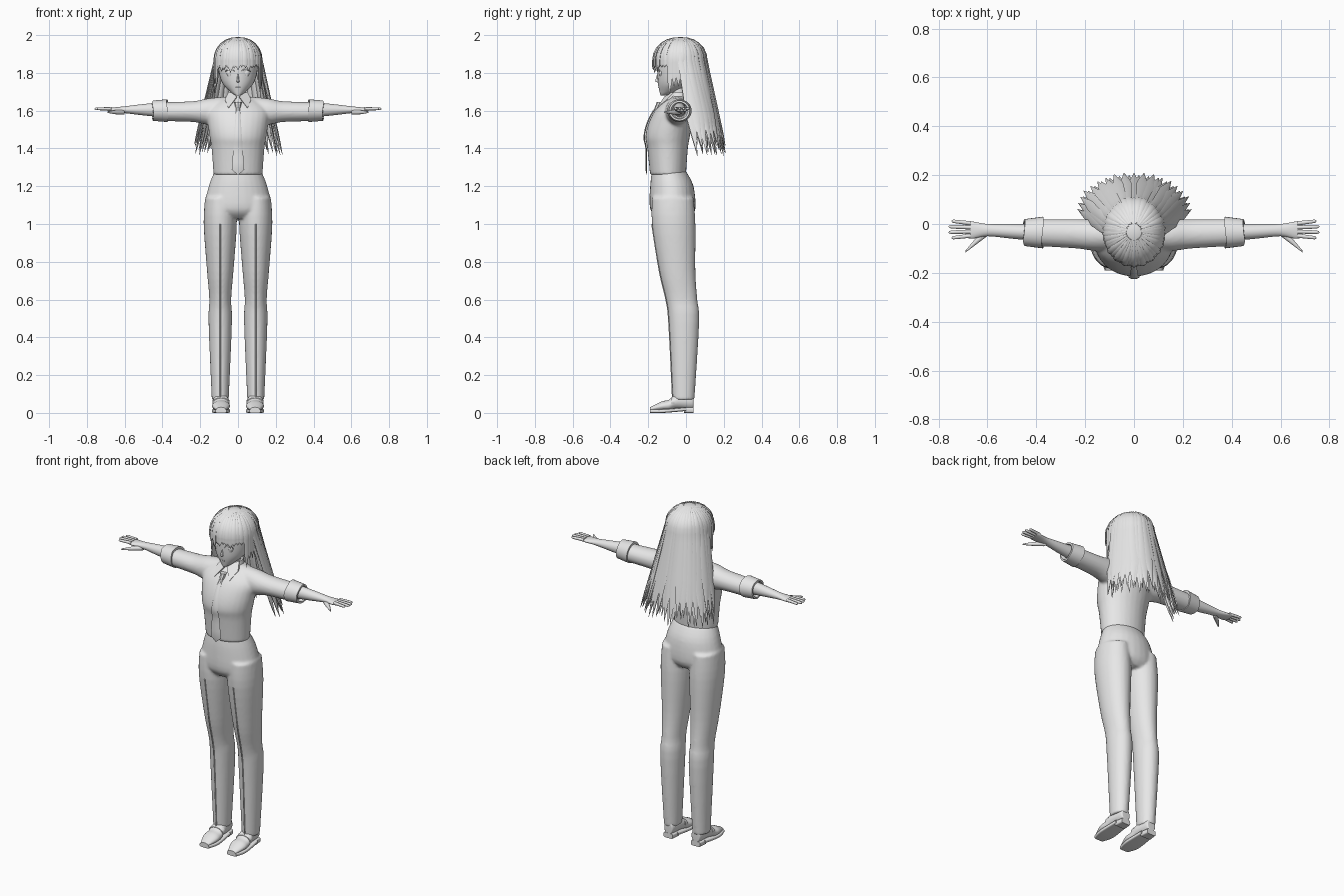
import bpy, bmesh, random
from math import sin, cos, pi, radians, copysign
from mathutils import Vector, Matrix

random.seed(4)
if "Cube" in bpy.data.objects:
    bpy.data.objects.remove(bpy.data.objects["Cube"])

shade = 0.8
grey = bpy.data.materials.new("light_grey")
grey.use_nodes = True
grey.diffuse_color = (shade, shade, shade, 1)
grey.node_tree.nodes["Principled BSDF"].inputs["Base Color"].default_value = grey.diffuse_color


def dense(rows, steps=4):
    """Smooth interpolation between rows of numbers."""
    out = []
    last = len(rows) - 1
    for i in range(last):
        before, start, end, after = rows[max(i - 1, 0)], rows[i], rows[i + 1], rows[min(i + 2, last)]
        for j in range(steps):
            t = j / steps
            row = []
            for a, b, c, d in zip(before, start, end, after):
                leave, arrive = (c - a) / 2, (d - b) / 2
                ease = t * t * (3 - 2 * t)
                row.append(b + (c - b) * ease + leave * t * (1 - t)**2 - arrive * t * t * (1 - t))
            out.append(row)
    return out + [rows[last]]


def skin(bm, rings):
    """Join rings of points into a closed tube."""
    loops = [[bm.verts.new(point) for point in ring] for ring in rings]
    count = len(loops[0])
    for lower, upper in zip(loops, loops[1:]):
        for i in range(count):
            j = (i + 1) % count
            bm.faces.new((lower[i], lower[j], upper[j], upper[i]))
    bm.faces.new(loops[0])
    bm.faces.new(loops[-1])


def loft(bm, axis, centre, rows, sides=28, steps=4, power=1):
    """Each row: position on the axis, half width about centre, low and high of the other side.
    Anything off the middle plane is mirrored."""
    paired = axis == "x" or centre != 0
    for mirror in ((1, -1) if paired else (1,)):
        rings = []
        for along, half, low, high in dense(rows, steps):
            ring = []
            for i in range(sides):
                turn = 2 * pi * i / sides
                across, other = (copysign(abs(f)**power, f) for f in (cos(turn), sin(turn)))
                across = centre + across * half
                other = (low + high) / 2 + other * (high - low) / 2
                x, y, z = {"x": (along, other, across),
                           "y": (across, along, other),
                           "z": (across, other, along)}[axis]
                ring.append((x * mirror, y, z))
            rings.append(ring)
        skin(bm, rings)


def strand(bm, points, side, widths, thick):
    """Flat tapered ribbon with a domed outer face."""
    rings = []
    side = Vector(side)
    last = len(points) - 1
    for i, point in enumerate(points):
        along = Vector(points[min(i + 1, last)]) - Vector(points[max(i - 1, 0)])
        out = side.cross(along).normalized() * thick * min(1, widths[i] / thick)
        reach = side * widths[i]
        middle = Vector(point)
        rings.append([middle - reach, middle - reach / 2 + out, middle + reach / 2 + out,
                      middle + reach, middle - out / 2])
    skin(bm, rings)


def finish(name, bm, angle=55, blend=False):
    bmesh.ops.recalc_face_normals(bm, faces=bm.faces[:])
    mesh = bpy.data.meshes.new(name)
    bm.to_mesh(mesh)
    bm.free()
    part = bpy.data.objects.new(name, mesh)
    bpy.context.collection.objects.link(part)
    mesh.materials.append(grey)
    bpy.ops.object.select_all(action="DESELECT")
    part.select_set(True)
    bpy.context.view_layer.objects.active = part
    if blend:
        remesh = part.modifiers.new("blend", "REMESH")
        remesh.mode = "VOXEL"
        remesh.voxel_size = 0.008
        remesh.use_smooth_shade = True
        soften = part.modifiers.new("soften", "SMOOTH")
        soften.iterations = 5
    else:
        bpy.ops.object.shade_smooth_by_angle(angle=radians(angle))


# Shirt: torso and sleeves blended together
torso = [(1.26, .13, -.19, 0), (1.4, .14, -.205, .01), (1.46, .15, -.215, .02), (1.53, .16, -.2, .03),
         (1.6, .165, -.165, .035), (1.65, .12, -.12, .03), (1.68, .04, -.08, 0)]
bm = bmesh.new()
loft(bm, "z", 0, torso)
loft(bm, "x", 1.595, [(.06, .08, -.11, .02), (.16, .07, -.11, .02), (.24, .055, -.1, .02), (.41, .05, -.09, .02)])
finish("shirt", bm, blend=True)

# Rolled cuffs, leaning so the top and back edges sit closer to the body
bm = bmesh.new()
loft(bm, "x", 1.6, [(.38, .04, -.08, .01), (.38, .06, -.1, .03), (.455, .054, -.09, .02),
                    (.455, .044, -.08, .01), (.43, .04, -.07, 0)], steps=1)
for vert in bm.verts:
    lean = .12 * (vert.co.y + .035) + .1 * (vert.co.z - 1.6)
    vert.co.x -= copysign(lean, vert.co.x)
finish("rolled_cuffs", bm, 40)

# Forearms, palms, fingers and thumbs
bm = bmesh.new()
loft(bm, "x", 1.605, [(.4, .04, -.07, 0), (.5, .03, -.06, 0), (.6, .018, -.05, 0),
                      (.66, .012, -.06, .01), (.69, .008, -.055, .01)])
for finger in range(4):
    root = .017 * finger - .048
    fan = .006 * (finger - 1.5)
    tip = .765 - .012 * abs(finger - 1.5)
    rows = []
    for t, radius in ((0, .009), (.5, .008), (.9, .007), (1, .002)):
        y = root + fan * t
        rows.append((.67 + (tip - .67) * t, radius, y - radius, y + radius))
    loft(bm, "x", 1.61, rows, sides=10, steps=2)
loft(bm, "x", 1.592, [(.6, .012, -.05, -.02), (.64, .012, -.08, -.05), (.69, .004, -.117, -.108)], sides=10)
finish("arms_and_hands", bm)

# Trousers: hips and legs blended together
stance = .094
leg = [(1.14, .08, -.18, .04), (1, .088, -.18, .05), (.75, .07, -.14, .05), (.6, .058, -.105, .06),
       (.48, .062, -.09, .07), (.07, .045, -.07, .045)]
bm = bmesh.new()
loft(bm, "z", 0, [(1.28, .124, -.18, 0), (1.2, .155, -.19, .04), (1.08, .18, -.19, .05), (1.03, .15, -.15, .02)])
loft(bm, "z", stance, leg)
finish("trousers", bm, blend=True)

# Pressed creases down the front of the legs
bm = bmesh.new()
for mirror in (1, -1):
    path = [(stance * mirror, low, z) for z, half, low, high in dense(leg[1:])]
    strand(bm, path, (-1, 0, 0), [.004] * len(path), .004)
finish("trouser_creases", bm)

# Shoes: upper, sole, heel and strap
bm = bmesh.new()
loft(bm, "y", .09, [(-.19, .025, .01, .03), (-.13, .046, .01, .06), (-.09, .045, .01, .07),
                    (-.05, .042, .02, .1), (.03, .03, .02, .1), (.04, .02, .03, .08)])
loft(bm, "y", .09, [(-.19, .03, 0, .02), (-.12, .048, 0, .02), (0, .04, .01, .03)], power=.4)
loft(bm, "y", .09, [(-.01, .036, 0, .03), (.04, .03, 0, .03)], steps=1, power=.4)
loft(bm, "y", .09, [(-.08, .046, .03, .08), (-.06, .045, .03, .09)], steps=1)
finish("shoes", bm)

# Head with neck
bm = bmesh.new()
loft(bm, "z", 0, [(1.68, .01, -.135, -.11), (1.7, .04, -.14, -.05), (1.76, .09, -.15, .04),
                  (1.88, .11, -.15, .09), (1.94, .08, -.12, .06), (1.97, .03, -.06, 0)])
loft(bm, "z", 0, [(1.62, .05, -.09, .01), (1.7, .04, -.08, 0), (1.76, .04, -.08, 0)])
finish("head", bm, 70)

# Nose, eyes, upper lids and mouth
bm = bmesh.new()
loft(bm, "z", 0, [(1.75, .007, -.15, -.14), (1.757, .007, -.163, -.14), (1.8, .002, -.15, -.14)], sides=10)
loft(bm, "z", .042, [(1.78, .01, -.142, -.12), (1.8, .02, -.145, -.12), (1.81, .016, -.144, -.12)], sides=16)
for mirror in (1, -1):
    lid = []
    for i in range(9):
        turn = pi * i / 8
        lid.append((mirror * (.042 + .024 * cos(turn)), -.145 + .005 * cos(turn), 1.806 + .012 * sin(turn)))
    strand(bm, lid, (0, 0, 1), [.003] * len(lid), .003)
mouth = [(.004 * i, -.147, 1.722) for i in range(-3, 4)]
strand(bm, mouth, (0, 0, 1), [.002] * len(mouth), .002)
finish("face_features", bm)

# Collar band with two pointed wings
bm = bmesh.new()
loft(bm, "z", 0, [(1.64, .066, -.115, .026), (1.695, .05, -.09, .014)], steps=1)
for mirror in (1, -1):
    wing = [Vector((x * mirror, y, z)) for x, y, z in
            ((.006, -.105, 1.67), (.05, -.145, 1.61), (.07, -.09, 1.655), (.05, -.05, 1.695))]
    skin(bm, [wing, [corner + Vector((0, -.01, .005)) for corner in wing]])
finish("collar", bm, 30)

# Tie: a knot, and a blade that follows the chest and widens downward
bm = bmesh.new()
loft(bm, "z", 0, [(1.605, .01, -.17, -.14), (1.645, .02, -.155, -.12)], sides=8, steps=1)
path, widths = [], []
for z, half, low, high in dense(torso):
    if z < 1.62:
        path.append((0, low - .005 - .1 * max(0, 1.4 - z), z))
        widths.append(.035 - .07 * (z - 1.26))
widths[0] = .001
strand(bm, path, (1, 0, 0), widths, .005)
finish("tie", bm, 40)


def hair(bm, angle, half, length, flare=0, scale=1):
    """One lock over the skull and down; the angle is measured from the back."""
    points, widths = [], []
    for i in range(1, 17):
        arc = min(i / 6, 1) * pi / 2
        drop = max(i - 6, 0) / 10
        spread = flare * drop
        wide = scale * (.125 * sin(arc) + .11 * spread)
        deep = scale * (.14 * sin(arc) + .01 * spread)
        points.append((wide * sin(angle), .09 * spread - .03 + deep * cos(angle),
                       1.87 + .12 * cos(arc) - drop * length))
        widths.append(max(.001, wide * half * min(1, (1 - drop) / .4)))
    strand(bm, points, (-cos(angle), sin(angle), 0), widths, .009)


def fan(count, middle, reach):
    """Even angles either side of the middle one."""
    return [radians(middle - reach + 2 * reach * i / (count - 1)) for i in range(count)]


# Long back hair in three layers
bm = bmesh.new()
for count, scale in ((19, 1), (18, .95), (15, .88)):
    for angle in fan(count, 0, 90):
        hair(bm, angle, 2.2 / count, random.uniform(.43, .51), 1, scale + random.uniform(-.02, .02))
finish("long_back_hair", bm)

# Fringe across the forehead
bm = bmesh.new()
for i, angle in enumerate(fan(15, 180, 63)):
    hair(bm, angle, .1, random.uniform(.04, .07), scale=1 + .03 * (i % 2))
finish("fringe", bm)

# Locks beside the face
bm = bmesh.new()
for side in (90, -90):
    for angle in fan(4, side * 1.1, 14):
        hair(bm, angle, .11, random.uniform(.11, .19), scale=random.uniform(1, 1.03))
finish("side_locks", bm)

# Smooth cap under the locks
bm = bmesh.new()
bmesh.ops.create_uvsphere(bm, u_segments=32, v_segments=16, radius=.12,
                          matrix=Matrix.Translation((0, -.03, 1.87)))
finish("hair_cap", bm)
